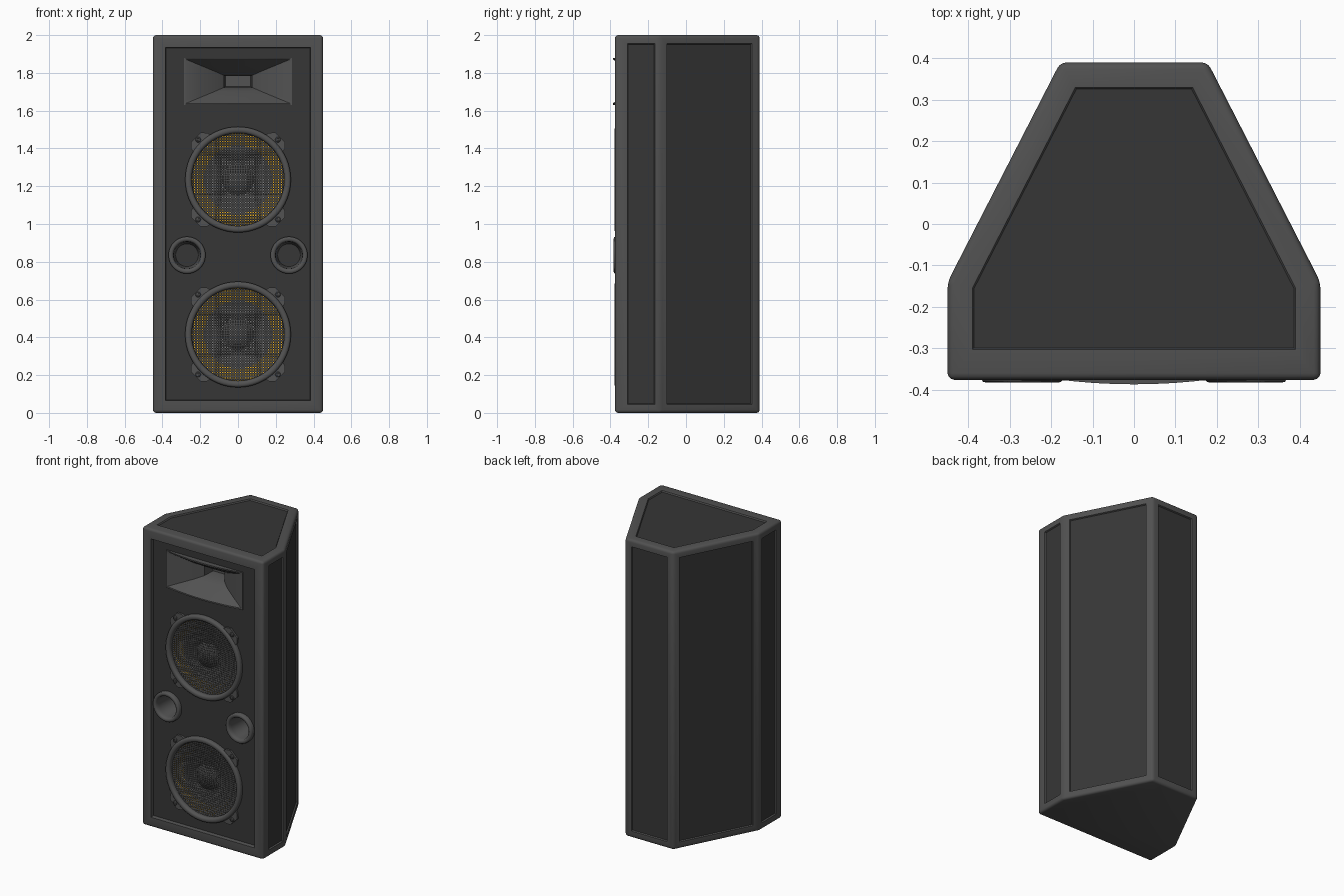
import bpy, bmesh, math
from mathutils import Matrix, Vector

if "Cube" in bpy.data.objects:
    bpy.data.objects.remove(bpy.data.objects["Cube"], do_unlink=True)


def material(name, rgb):
    m = bpy.data.materials.new(name)
    m.use_nodes = True
    m.diffuse_color = (*rgb, 1)
    bsdf = next(n for n in m.node_tree.nodes if n.type == 'BSDF_PRINCIPLED')
    bsdf.inputs["Base Color"].default_value = (*rgb, 1)
    return m


FRAME = material("frame grey", (0.082, 0.082, 0.082))
PANEL = material("panel charcoal", (0.037, 0.037, 0.037))
TRIM = material("trim grey", (0.085, 0.085, 0.085))
MESH = material("grille grey", (0.065, 0.065, 0.065))
CONE = material("cone grey", (0.2, 0.2, 0.2))
AMBER = material("amber surround", (0.75, 0.4, 0.02))

FACE_Y = -0.352          # surface of the recessed front panel
WOOFERS = (0.415, 1.235)
PORT_X, PORT_Z = 0.27, 0.835
HORN_Z = 1.755


def finish(bm, name, mats, smooth=True):
    me = bpy.data.meshes.new(name)
    bm.to_mesh(me)
    bm.free()
    for m in mats:
        me.materials.append(m)
    ob = bpy.data.objects.new(name, me)
    bpy.context.collection.objects.link(ob)
    if smooth:
        activate(ob)
        bpy.ops.object.shade_smooth_by_angle(angle=math.radians(40))
    return ob


def activate(ob):
    bpy.ops.object.select_all(action='DESELECT')
    ob.select_set(True)
    bpy.context.view_layer.objects.active = ob


def loft(name, loops, mat, cap=True):
    """Skin closed loops running from the outside in; normals face the front."""
    bm = bmesh.new()
    rings = [[bm.verts.new(p) for p in loop] for loop in loops]
    n = len(rings[0])
    for a, b in zip(rings, rings[1:]):
        for i in range(n):
            k = (i + 1) % n
            bm.faces.new((a[i], a[k], b[k], b[i]))
    if cap:
        bm.faces.new(rings[-1])
    return finish(bm, name, [mat])


def lathe(name, profile, x, z, mat, cap=False, n=48):
    angles = [math.tau * i / n for i in range(n)]
    loops = [[(x + r * math.cos(a), y, z + r * math.sin(a)) for a in angles]
             for r, y in profile]
    return loft(name, loops, mat, cap)


def prism(bm, outline, depth):
    base = bm.faces.new([bm.verts.new(p) for p in outline])
    out = bmesh.ops.extrude_face_region(bm, geom=[base])
    moved = [v for v in out["geom"] if isinstance(v, bmesh.types.BMVert)]
    bmesh.ops.translate(bm, verts=moved, vec=depth)
    bmesh.ops.recalc_face_normals(bm, faces=bm.faces)


# Cabinet: six-sided prism with rounded edges and recessed panels
bm = bmesh.new()
half = [(0.45, -0.376), (0.45, -0.14), (0.178, 0.39)]
outline = half + [(-x, y) for x, y in reversed(half)]
prism(bm, [(x, y, 0) for x, y in outline], (0, 0, 2))
ROUND = 0.016
bmesh.ops.bevel(bm, geom=bm.edges[:], offset=ROUND, segments=3,
                profile=0.5, affect='EDGES')
bm.normal_update()
for f in [f for f in bm.faces if f.calc_area() > 0.1 and f.normal.z > -0.9]:
    border, depth, shift = 0.045, 0.009, 0
    if f.normal.y < -0.9:
        border, depth = 0.065, 0.376 + FACE_Y
    elif f.normal.z > 0.9:
        border, shift = 0.06, 0.013
    elif abs(f.normal.x) > 0.95:
        shift = 0.02
    bmesh.ops.inset_individual(bm, faces=[f], thickness=border - ROUND,
                               use_even_offset=True)
    # the border is wider towards the front on the top and flanks
    for v in f.verts:
        if v.co.y < -0.25 or abs(f.normal.x) > 0.95:
            v.co.y += shift
    bmesh.ops.inset_individual(bm, faces=[f], thickness=0.004, depth=-depth,
                               use_even_offset=True)
    f.material_index = 1
cabinet = finish(bm, "cabinet", [FRAME, PANEL], smooth=False)


# Openings cut into the front for the drivers, ports and horn
def cut(cutter):
    cutter.data.materials.append(PANEL)
    cutter.hide_render = True
    mod = cabinet.modifiers.new("opening", 'BOOLEAN')
    mod.operation = 'DIFFERENCE'
    mod.solver = 'EXACT'
    mod.object = cutter
    activate(cabinet)
    bpy.ops.object.modifier_apply(modifier=mod.name)
    bpy.data.objects.remove(cutter, do_unlink=True)


def cut_round(x, z, r):
    bpy.ops.mesh.primitive_cylinder_add(vertices=48, radius=r, depth=0.4,
                                        location=(x, -0.38, z),
                                        rotation=(math.pi / 2, 0, 0))
    cut(bpy.context.object)


for z in WOOFERS:
    cut_round(0, z, 0.255)
for s in (-1, 1):
    cut_round(s * PORT_X, PORT_Z, 0.085)
bpy.ops.mesh.primitive_cube_add(size=1, location=(0, -0.33, HORN_Z))
box = bpy.context.object
box.scale = (0.55, 0.36, 0.23)
cut(box)
activate(cabinet)
bpy.ops.object.shade_smooth_by_angle(angle=math.radians(40))


# Horn: flared rectangular funnel whose lip bows forward in the middle
def rect_loop(w, h, y, bow, n=12):
    corners = [(w, -h), (w, h), (-w, h), (-w, -h)]
    pts = []
    for (ax, az), (bx, bz) in zip(corners, corners[1:] + corners[:1]):
        for i in range(n):
            t = i / n
            x, z = ax + (bx - ax) * t, az + (bz - az) * t
            pts.append((x, y - bow * (1 - (x / w) ** 2), HORN_Z + z))
    return pts


horn_sections = [(0.285, 0.125, -0.345, 0), (0.285, 0.125, -0.359, 0.028),
                 (0.275, 0.116, -0.359, 0.028), (0.2, 0.085, -0.325, 0.015),
                 (0.12, 0.052, -0.285, 0.004), (0.075, 0.032, -0.25, 0),
                 (0.065, 0.028, -0.17, 0)]
loft("horn", [rect_loop(*s) for s in horn_sections], TRIM)

# Bass ports: broad rim leading into a tapering tube
for side, s in (("left", 1), ("right", -1)):
    lathe("port_" + side,
          [(0.098, -0.345), (0.098, -0.376), (0.094, -0.381), (0.086, -0.383),
           (0.078, -0.381), (0.073, -0.376), (0.07, -0.355), (0.06, -0.22)],
          s * PORT_X, PORT_Z, TRIM)
    lathe("port_floor_" + side, [(0.062, -0.221), (0.01, -0.22)],
          s * PORT_X, PORT_Z, PANEL, cap=True)


# Grille dish: shallow cone with a dome in the middle
def grille_depth(r):
    if r < 0.085:
        return -0.318 - 0.028 * (1 - (r / 0.085) ** 2)
    return -0.318 - 0.035 * (r - 0.085) / 0.17


def grille(name, z):
    bm = bmesh.new()
    bmesh.ops.create_grid(bm, x_segments=39, y_segments=39, size=0.262)
    outside = [f for f in bm.faces if f.calc_center_median().length > 0.256]
    bmesh.ops.delete(bm, geom=outside, context='FACES')
    holes = bm.faces[:]
    bmesh.ops.inset_individual(bm, faces=holes, thickness=0.0047)
    bmesh.ops.delete(bm, geom=holes, context='FACES')
    for v in bm.verts:
        v.co = Vector((v.co.x, grille_depth(v.co.length), z + v.co.y))
    ob = finish(bm, name, [MESH])
    mod = ob.modifiers.new("thickness", 'SOLIDIFY')
    mod.thickness = 0.007
    mod.offset = -1


# Woofers: rim, perforated grille, cone and four bolted ears
for label, z in zip(("lower", "upper"), WOOFERS):
    lathe(label + "_woofer_rim",
          [(0.28, -0.345), (0.28, -0.366), (0.276, -0.374), (0.27, -0.378),
           (0.257, -0.378), (0.249, -0.373), (0.245, -0.362), (0.245, -0.335)],
          0, z, TRIM, n=64)
    grille(label + "_woofer_grille", z)
    lathe(label + "_woofer_surround", [(0.254, -0.338), (0.18, -0.321)], 0, z, AMBER)
    lathe(label + "_woofer_cone", [(0.18, -0.321), (0.09, -0.302), (0.02, -0.302)],
          0, z, CONE, cap=True)
    for k in range(4):
        angle = math.pi / 4 + k * math.pi / 2
        place = Matrix.Translation((0, 0, z)) @ Matrix.Rotation(-angle, 4, 'Y')
        bm = bmesh.new()
        prism(bm, [(0.26, -0.345, -0.065), (0.29, -0.345, -0.06), (0.316, -0.345, -0.036),
                   (0.316, -0.345, 0.036), (0.29, -0.345, 0.06), (0.26, -0.345, 0.065)],
              (0, -0.02, 0))
        bm.transform(place)
        finish(bm, f"{label}_woofer_ear_{k + 1}", [TRIM])
        spot = place @ Vector((0.299, 0, 0))
        lathe(f"{label}_woofer_screw_{k + 1}",
              [(0.015, -0.364), (0.015, -0.369), (0.011, -0.373), (0.006, -0.373),
               (0.005, -0.368)], spot.x, spot.z, FRAME, cap=True, n=12)
